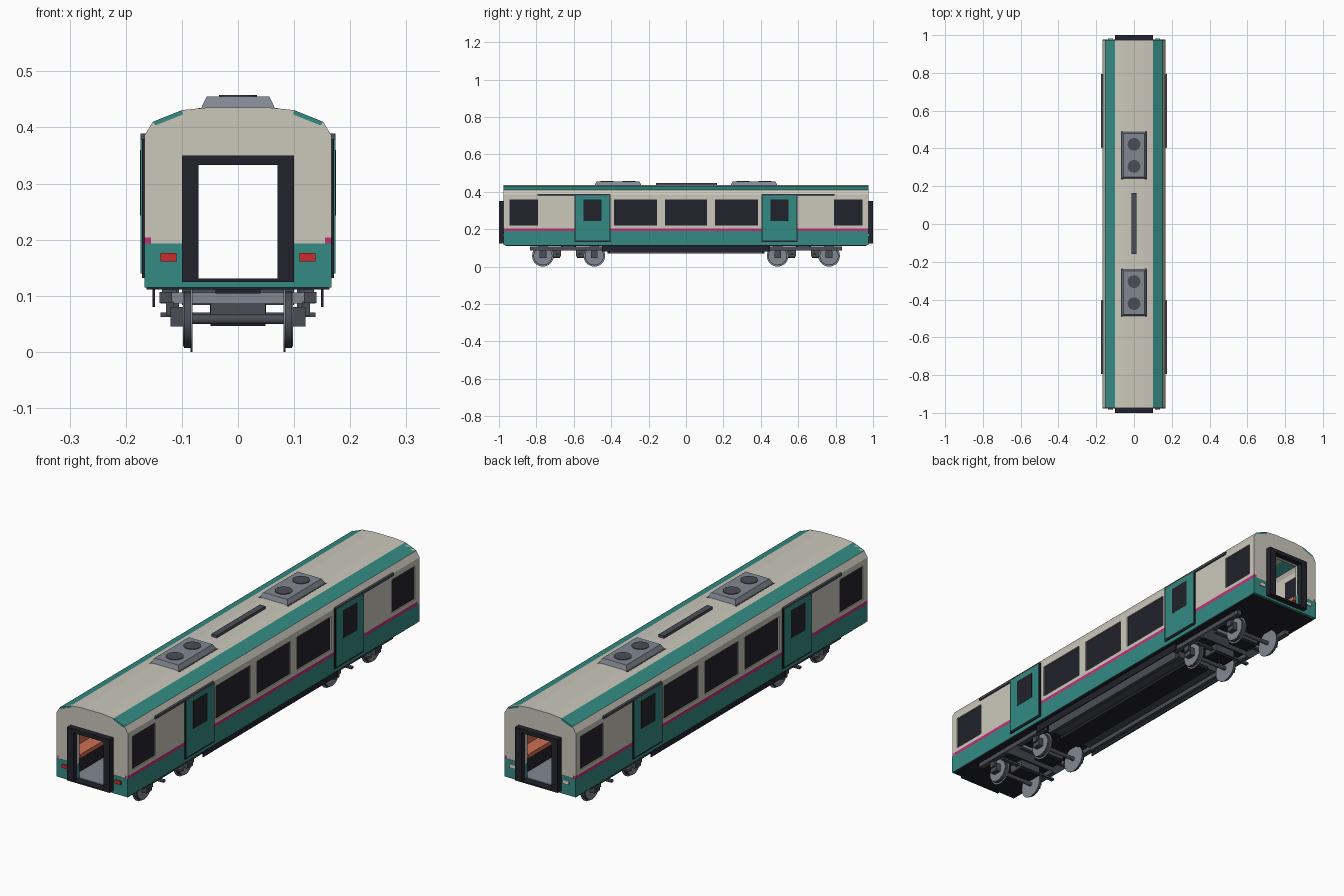
import bpy, bmesh, math
from mathutils import Matrix

if "Cube" in bpy.data.objects:
    bpy.data.objects.remove(bpy.data.objects["Cube"])


def material(name, *rgb):
    m = bpy.data.materials.new(name)
    m.use_nodes = True
    m.diffuse_color = (*rgb, 1)
    m.node_tree.nodes["Principled BSDF"].inputs["Base Color"].default_value = (*rgb, 1)
    return m


CREAM = material("cream paint", .60, .575, .50)
TEAL = material("teal paint", .035, .26, .23)
PINK = material("pink stripe", .55, .03, .18)
BLACK = material("black rubber and glass", .016, .016, .026)
GREY = material("mid grey metal", .22, .245, .29)
DARK = material("dark grey metal", .07, .076, .095)
RED = material("red lamp", .62, .025, .025)
WHITE = material("white lamp", .75, .74, .70)
ORANGE = material("orange seat", .62, .16, .085)


def finish(name, bm, *mats):
    bmesh.ops.recalc_face_normals(bm, faces=bm.faces)
    me = bpy.data.meshes.new(name)
    bm.to_mesh(me)
    bm.free()
    ob = bpy.data.objects.new(name, me)
    bpy.context.collection.objects.link(ob)
    for m in mats:
        me.materials.append(m)
    return ob


def boxes(name, mat, spans, mx=False, my=False, top=1):
    """Boxes from (x0, x1, y0, y1, z0, z1), optionally mirrored; top tapers the upper face."""
    bm = bmesh.new()
    for x0, x1, y0, y1, z0, z1 in spans:
        for sx in ((1, -1) if mx else (1,)):
            for sy in ((1, -1) if my else (1,)):
                loc = Matrix.Translation((sx * (x0 + x1) / 2, sy * (y0 + y1) / 2, (z0 + z1) / 2))
                vs = bmesh.ops.create_cube(bm, size=1)["verts"]
                for v in vs:
                    if v.co.z > 0:
                        v.co.x *= top
                        v.co.y *= (1 + top) / 2
                bmesh.ops.transform(bm, verts=vs, matrix=loc @ Matrix.Diagonal((x1 - x0, y1 - y0, z1 - z0, 1)))
    return finish(name, bm, mat)


def discs(name, mat, centres, radius, depth, axis, sides=16):
    """Cylinders at the given centres, along X or Z."""
    bm = bmesh.new()
    turn = Matrix.Rotation(math.pi / 2, 4, 'Y') if axis == 'X' else Matrix()
    for c in centres:
        bmesh.ops.create_cone(bm, cap_ends=True, segments=sides, radius1=radius, radius2=radius,
                              depth=depth, matrix=Matrix.Translation(c) @ turn)
    ob = finish(name, bm, mat)
    for p in ob.data.polygons:
        p.use_smooth = len(p.vertices) == 4
    ob.data.set_sharp_from_angle(angle=math.radians(40))
    return ob


HW, END, SILL, EAVE = .167, .975, .115, .385
ARCH = [(HW, EAVE), (.152, .41), (.10, .431), (.05, .436)]
ROOF = ARCH + [(-x, z) for x, z in reversed(ARCH)]

# Roof shell: the sloping shoulder strips are teal
bm = bmesh.new()
rows = [[bm.verts.new((x, y, z)) for x, z in ROOF] for y in (-END, END)]
for i in range(len(ROOF) - 1):
    f = bm.faces.new((rows[0][i], rows[1][i], rows[1][i + 1], rows[0][i + 1]))
    f.material_index = 1 if .1 < abs(f.calc_center_median().x) < .15 else 0
roof = finish("roof", bm, CREAM, TEAL)
if roof.data.polygons[3].normal.z < 0:
    roof.data.flip_normals()
shell = roof.modifiers.new("thickness", 'SOLIDIFY')
shell.thickness = .008
shell.offset = -1

# Side walls with window openings left between the pillars
windows = [(-.945, -.79), (-.385, -.155), (-.113, .113), (.155, .385), (.79, .945)]
W0, W1, IN = .22, .36, .155
edges = [-END] + [y for w in windows for y in w] + [END]
boxes("side_wall_pillars", CREAM, [(IN, HW, edges[i], edges[i + 1], W0, W1)
                                   for i in range(0, len(edges), 2)], mx=True)
boxes("side_wall_bands", CREAM, [(IN, HW, -END, END, .204, W0), (IN, HW, -END, END, W1, EAVE)], mx=True)
boxes("side_stripe", PINK, [(IN, HW, -END, END, .19, .204)], mx=True)
boxes("side_wall_lower", TEAL, [(IN, HW, -END, END, SILL, .19)], mx=True)
boxes("side_windows", BLACK, [(IN + .002, HW - .005, a, b, W0, W1) for a, b in windows], mx=True)

# End walls: cream arch over a teal lower part, open in the middle
DOOR, HEAD, BELT = .07, .333, .193
outline = [(DOOR, BELT), (HW, BELT)] + ROOF + [(-HW, BELT), (-DOOR, BELT), (-DOOR, HEAD), (DOOR, HEAD)]
for name, y in (("front_end_wall", -END), ("back_end_wall", END - .015)):
    bm = bmesh.new()
    face = bm.faces.new([bm.verts.new((x, y, z)) for x, z in outline])
    new = bmesh.ops.extrude_face_region(bm, geom=[face])["geom"]
    bmesh.ops.translate(bm, vec=(0, .015, 0), verts=[v for v in new if isinstance(v, bmesh.types.BMVert)])
    finish(name, bm, CREAM)
boxes("end_wall_lower", TEAL, [(DOOR, HW, END - .015, END + .001, SILL, BELT)], mx=True, my=True)
boxes("end_sill", TEAL, [(-DOOR, DOOR, END - .015, END, SILL, .127)], my=True)

# Gangway frames around the end openings
boxes("gangway_posts", BLACK, [(DOOR, .10, END - .005, 1, .125, .35)], mx=True, my=True)
boxes("gangway_bars", BLACK, [(-DOOR, DOOR, END - .005, 1, HEAD, .35),
                              (-DOOR, DOOR, END - .005, 1, .125, .131)], my=True)

# End lamps
boxes("tail_lamps", RED, [(.11, .138, -END - .006, -END, .161, .176)], mx=True)
boxes("head_lamps", WHITE, [(.11, .138, END, END + .006, .161, .176)], mx=True)

# Sliding doors with seals, windows and overhead rails
boxes("door_seals", BLACK, [(HW - .002, .1715, .403, .597, .132, .387)], mx=True, my=True)
boxes("doors", TEAL, [(HW, .174, .41, .592, .14, .381)], mx=True, my=True)
boxes("door_windows", BLACK, [(.17, .1748, .453, .548, .243, .36)], mx=True, my=True)
boxes("door_rails", DARK, [(HW - .002, .174, .405, .795, .379, .389)], mx=True, my=True)

# Interior floor and benches
boxes("floor", GREY, [(-IN, IN, -.96, .96, .118, .129)])
seat_y = [(.03, .38), (.62, .93)]
boxes("seat_cushions", ORANGE, [(.085, IN, a, b, .195, .212) for a, b in seat_y], mx=True, my=True)
boxes("seat_backs", ORANGE, [(.143, IN, a, b, .212, .26) for a, b in seat_y], mx=True, my=True)
boxes("seat_bases", BLACK, [(.10, IN, a, b, .129, .195) for a, b in seat_y], mx=True, my=True)

# Roof ventilation units with fans, and the centre duct
boxes("roof_units", GREY, [(-.068, .068, .237, .49, .43, .455)], my=True, top=.82)
boxes("roof_unit_trims", DARK, [(-.07, .07, .235, .492, .428, .435)], my=True)
discs("roof_fans", DARK, [(0, s * y, .455) for s in (1, -1) for y in (.305, .422)], .034, .005, 'Z')
boxes("roof_duct", DARK, [(-.013, .013, -.16, .165, .434, .447)])

# Underframe, skirts and equipment
boxes("underframe", BLACK, [(-.163, .163, -.965, .965, .111, .119)])
boxes("side_skirts", BLACK, [(.148, .152, -.45, .45, .08, .113)], mx=True)
boxes("equipment_case", DARK, [(-.1, .1, -.41, .41, .084, .112)])
boxes("equipment_tray", BLACK, [(-.05, .05, -.42, .42, .07, .086)])
boxes("equipment_rails", DARK, [(.105, .12, -.41, .41, .07, .112)], mx=True)

# Bogies
BOGIE, AXLES = .628, (.49, .765)
boxes("bogie_side_frames", DARK, [(.118, .14, .42, .835, .087, .107)], mx=True, my=True)
boxes("bogie_cross_beams", GREY, [(-.138, .138, BOGIE - .035, BOGIE + .035, .086, .106)], my=True)
boxes("bogie_lower_beams", DARK, [(-.138, .138, y - .008, y + .008, .062, .07)
                                  for y in (BOGIE - .06, BOGIE + .06)], my=True)
boxes("bogie_pivots", BLACK, [(-.04, .04, BOGIE - .04, BOGIE + .04, .104, .113)], my=True)
boxes("bogie_springs", DARK, [(.11, .135, BOGIE - .03, BOGIE + .03, .104, .113)], mx=True, my=True)
boxes("traction_motors", DARK, [(-.049, .049, y - .035, y + .035, .055, .086)
                                for y in (BOGIE - .075, BOGIE + .075)], my=True)
boxes("motor_pans", BLACK, [(-.049, .049, y - .03, y + .03, .046, .056)
                            for y in (BOGIE - .075, BOGIE + .075)], my=True)
boxes("axle_boxes", DARK, [(.098, .12, y - .018, y + .018, .045, .08) for y in AXLES], mx=True, my=True)
boxes("axle_box_hangers", DARK, [(.114, .128, y - .014, y + .014, .064, .09) for y in AXLES], mx=True, my=True)

# Wheelsets
axle_y = [s * y for s in (1, -1) for y in AXLES]
hubs = [(sx, y) for sx in (1, -1) for y in axle_y]
discs("wheel_treads", DARK, [(s * .09, y, .058) for s, y in hubs], .051, .013, 'X', 20)
discs("wheel_flanges", GREY, [(s * .083, y, .058) for s, y in hubs], .058, .003, 'X', 20)
discs("wheel_faces", GREY, [(s * .0965, y, .058) for s, y in hubs], .048, .003, 'X', 20)
discs("axles", DARK, [(0, y, .058) for y in axle_y], .009, .2, 'X', 10)
